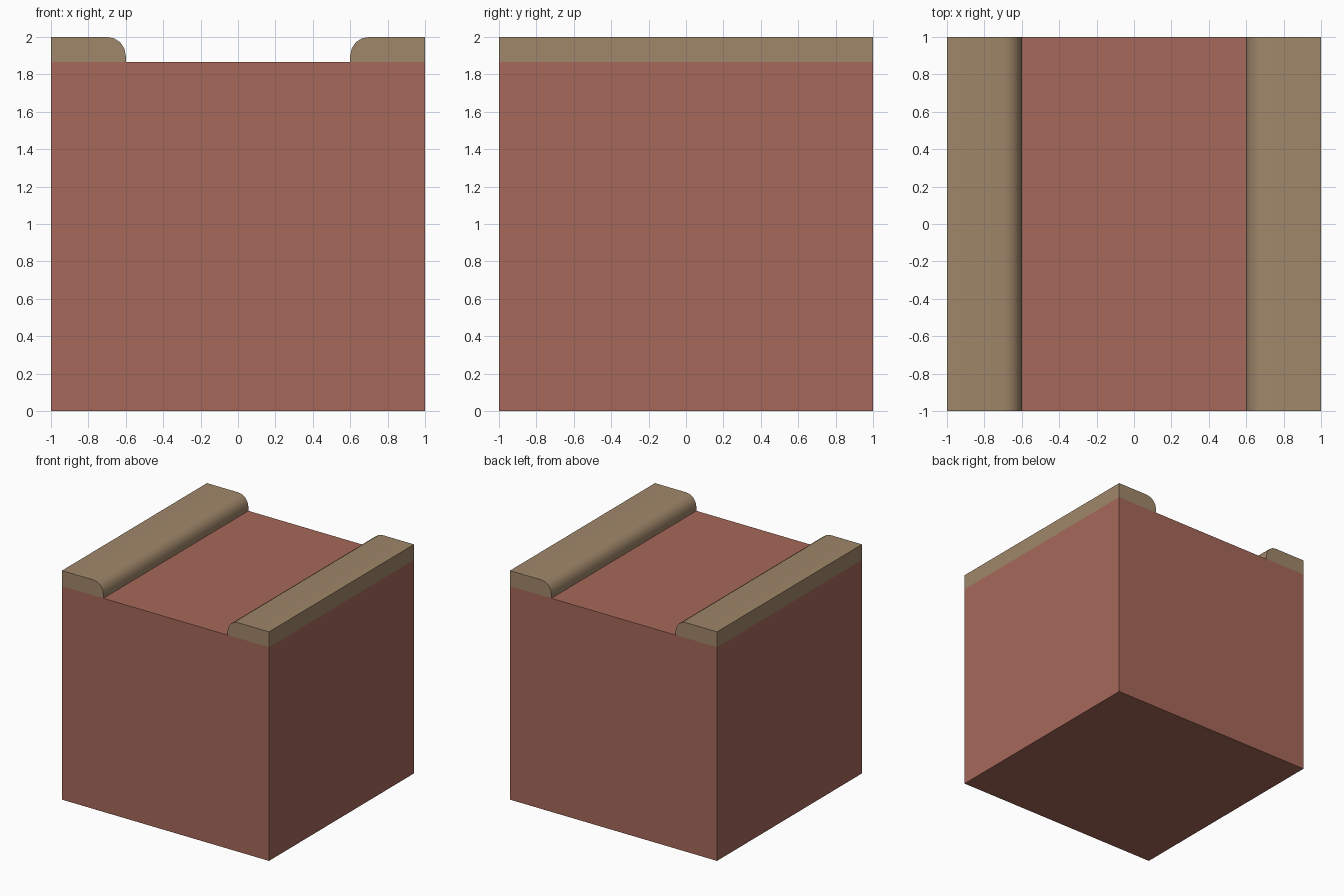
import bpy, bmesh, math

if "Cube" in bpy.data.objects:
    bpy.data.objects.remove(bpy.data.objects["Cube"])

FLOOR, TOP, R = 1.865, 2.0, 0.1


def material(name, rgb):
    m = bpy.data.materials.new(name)
    m.diffuse_color = (*rgb, 1)
    m.use_nodes = True
    m.node_tree.nodes["Principled BSDF"].inputs["Base Color"].default_value = m.diffuse_color
    return m


red = material("brick red", (0.381, 0.138, 0.100))
tan = material("sandy tan", (0.352, 0.242, 0.144))

# Section of the right kerb, from its inner foot over the rounded lip to the outer foot
right = [(0.6, FLOOR)]
for i in range(5):
    a = math.pi - i * math.pi / 8
    right.append((0.7 + R * math.cos(a), TOP - R + R * math.sin(a)))
right += [(1, TOP), (1, FLOOR)]
left = [(-x, z) for x, z in right]

bm = bmesh.new()


def add_ring(y):
    """Vertices and end faces of the whole section at one end of the block."""
    base = [bm.verts.new((x, y, 0)) for x in (1, -1)]
    r = [bm.verts.new((x, y, z)) for x, z in right]
    l = [bm.verts.new((x, y, z)) for x, z in left]
    bm.faces.new(base + [l[-1], l[0], r[0], r[-1]]).material_index = 0
    for kerb in (l, r):
        bm.faces.new(kerb).material_index = 1
    return base + l[::-1] + r


# Block and both kerbs: two end sections joined by walls around the outline
front, back = add_ring(-1), add_ring(1)
for i in range(len(front)):
    j = (i + 1) % len(front)
    f = bm.faces.new((front[i], front[j], back[j], back[i]))
    f.material_index = int(f.calc_center_median().z > FLOOR + 0.01)

bmesh.ops.recalc_face_normals(bm, faces=bm.faces)
mesh = bpy.data.meshes.new("kerbed_block")
bm.to_mesh(mesh)
bm.free()
mesh.materials.append(red)
mesh.materials.append(tan)

block = bpy.data.objects.new("kerbed_block", mesh)
bpy.context.collection.objects.link(block)
bpy.context.view_layer.objects.active = block
block.select_set(True)
bpy.ops.object.shade_smooth_by_angle(angle=math.radians(35))
